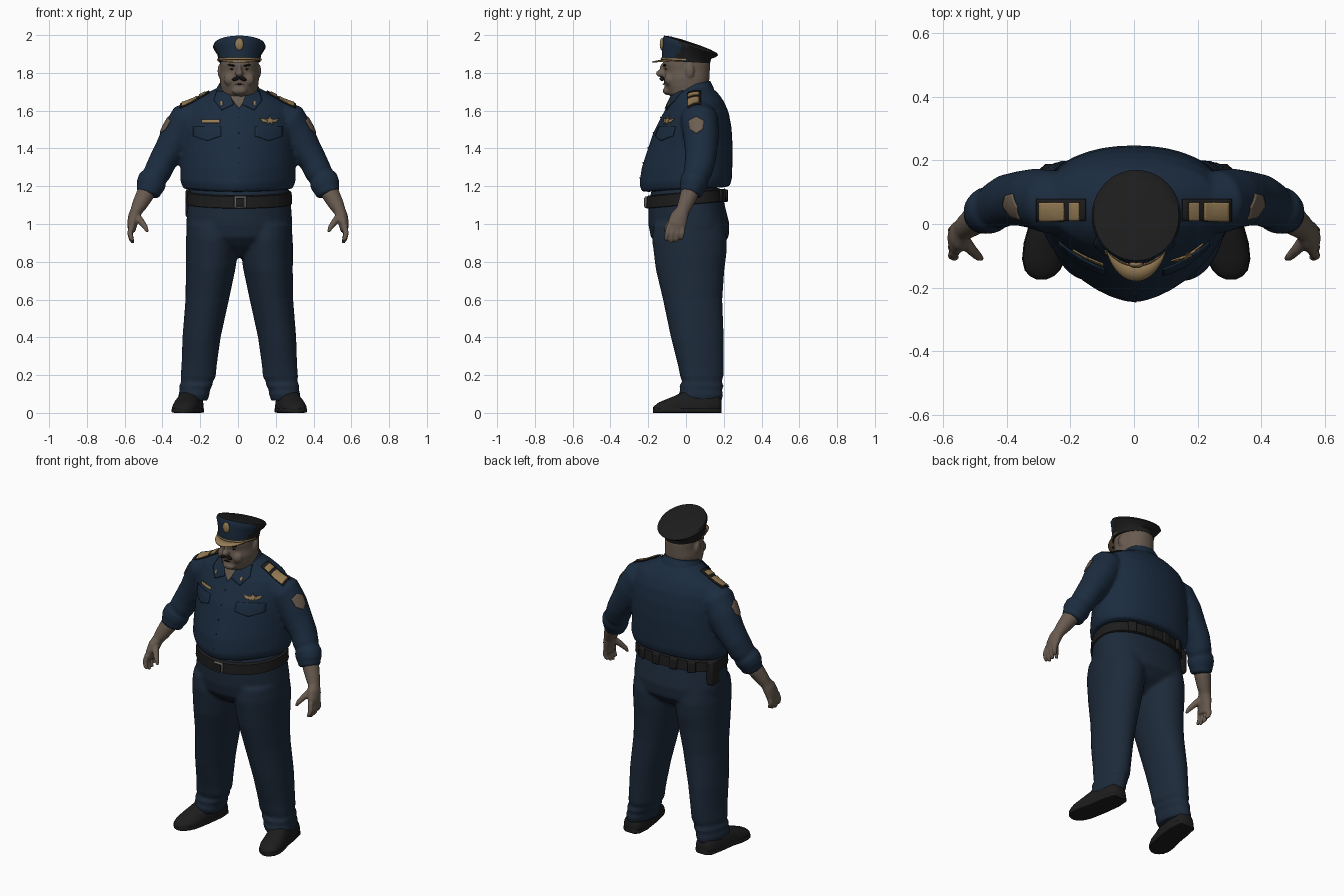
import bpy, bmesh, math
from mathutils import Vector, Matrix

if "Cube" in bpy.data.objects:
    bpy.data.objects.remove(bpy.data.objects["Cube"])


def material(name, r, g, b):
    m = bpy.data.materials.new(name)
    m.use_nodes = True
    m.diffuse_color = (r, g, b, 1)
    bsdf = m.node_tree.nodes["Principled BSDF"]
    bsdf.inputs["Base Color"].default_value = (r, g, b, 1)
    bsdf.inputs["Roughness"].default_value = 0.8
    return m


NAVY = material("navy cloth", 0.011, 0.025, 0.050)
TROUSER = material("trouser navy", 0.012, 0.023, 0.042)
SKIN = material("skin", 0.14, 0.105, 0.08)
BLACK = material("black leather", 0.012, 0.012, 0.012)
GOLD = material("gold", 0.30, 0.20, 0.09)
PATCH = material("tan patch", 0.15, 0.11, 0.08)
METAL = material("grey metal", 0.12, 0.12, 0.115)
HAIR = material("dark hair", 0.008, 0.007, 0.006)
X, Y, Z = Vector((1, 0, 0)), Vector((0, 1, 0)), Vector((0, 0, 1))
CX = 0.007


def ring(bm, c, u, v, ru, vp, vn, p=2.0, pn=None, n=40):
    """Closed section; p and pn set the squareness of the two halves."""
    out = []
    for i in range(n):
        a = math.tau * i / n
        e = 2 / (p if math.sin(a) > 0 else pn or p)
        x, y = (math.copysign(abs(t) ** e, t) for t in (math.cos(a), math.sin(a)))
        out.append(bm.verts.new(Vector(c) + u * x * ru + v * y * (vp if y > 0 else vn)))
    return out


def loft(bm, rings):
    for a, b in zip(rings, rings[1:]):
        for i in range(len(a)):
            j = (i + 1) % len(a)
            bm.faces.new((a[i], a[j], b[j], b[i]))
    bm.faces.new(rings[0][::-1])
    bm.faces.new(rings[-1])


def upright(bm, rows, cx=0.0, cy=0.05, slope=0.0, p=2.2, pn=2.0):
    """Rows of height, half width, front y, back y."""
    v = Vector((0, 1, slope))
    loft(bm, [ring(bm, (cx, cy, z), X, v, rx, yb - cy, cy - yf, p, pn) for z, rx, yf, yb in rows])


def tube(bm, pts, s=1, n=24):
    """Points of x, y, z, radius along y, radius across."""
    ps = [Vector((q[0] * s, q[1], q[2])) for q in pts]
    rings = []
    for i, q in enumerate(pts):
        t = (ps[min(i + 1, len(ps) - 1)] - ps[max(i - 1, 0)]).normalized()
        u = (Y - t * Y.dot(t)).normalized()
        rings.append(ring(bm, ps[i], u, t.cross(u), q[3], q[4], q[4], n=n))
    loft(bm, rings)


def ball(bm, c, r, tilt=0.0):
    m = Matrix.Translation(c) @ Matrix.Rotation(tilt, 4, 'Y') @ Matrix.Diagonal((*r, 1))
    bmesh.ops.create_uvsphere(bm, u_segments=16, v_segments=10, radius=1, matrix=m)


def finish(name, bm, *mats, voxel=0, angle=50):
    bmesh.ops.recalc_face_normals(bm, faces=bm.faces[:])
    me = bpy.data.meshes.new(name)
    bm.to_mesh(me)
    bm.free()
    for m in mats:
        me.materials.append(m)
    me.shade_smooth()
    me.set_sharp_from_angle(angle=math.radians(angle))
    ob = bpy.data.objects.new(name, me)
    bpy.context.collection.objects.link(ob)
    if voxel:
        r = ob.modifiers.new("merge", 'REMESH')
        r.mode, r.voxel_size, r.use_smooth_shade = 'VOXEL', voxel, True
        sm = ob.modifiers.new("soften", 'SMOOTH')
        sm.factor, sm.iterations = 0.5, 3
    return ob


def box(name, c, size, mat, bevel=0.006, turn=0.0):
    bm = bmesh.new()
    m = Matrix.Translation(c) @ Matrix.Rotation(turn, 4, 'Z') @ Matrix.Diagonal((*size, 1))
    bmesh.ops.create_cube(bm, size=1, matrix=m)
    ob = finish(name, bm, mat, angle=30)
    b = ob.modifiers.new("bevel", 'BEVEL')
    b.width, b.segments = bevel, 2


def plate(name, pts, mat, target, axis='y', side=-1, lift=0.003):
    """Thin plate dropped on a target along one axis, from the given side."""
    place = {'x': lambda a, b: (side * 0.8, a, b), 'y': lambda a, b: (a, side * 0.8, b),
             'z': lambda a, b: (a, b, side * 2.2)}[axis]
    bm = bmesh.new()
    vs = [bm.verts.new(place(*q)) for q in pts]
    mid = bm.verts.new(sum((v.co for v in vs), Vector()) / len(vs))
    for i in range(len(vs)):
        bm.faces.new((vs[i - 1], vs[i], mid))
    bmesh.ops.subdivide_edges(bm, edges=bm.edges[:], cuts=4, use_grid_fill=True)
    ob = finish(name, bm, mat)
    w = ob.modifiers.new("drape", 'SHRINKWRAP')
    w.target, w.wrap_method, w.wrap_mode = target, 'PROJECT', 'ABOVE_SURFACE'
    setattr(w, "use_project_" + axis, True)
    w.use_positive_direction, w.use_negative_direction = side < 0, side > 0
    w.offset = lift
    t = ob.modifiers.new("thickness", 'SOLIDIFY')
    t.thickness, t.offset = 0.005, 0


def rect(x0, x1, y0, y1):
    return [(x0, y0), (x1, y0), (x1, y1), (x0, y1)]


# Shirt: torso and sleeves merged, with bunched cuffs
bm = bmesh.new()
upright(bm, [(1.185, .27, -.20, .20), (1.19, .292, -.235, .232), (1.23, .306, -.247, .243),
             (1.31, .303, -.236, .246), (1.4, .299, -.207, .247), (1.5, .297, -.172, .241),
             (1.58, .29, -.13, .226), (1.635, .268, -.1, .203), (1.675, .2, -.082, .178),
             (1.71, .13, -.065, .145), (1.73, .095, -.05, .12)], slope=0.06, pn=1.65)
SLEEVE = [(.20, .06, 1.59, .085, .075), (.265, .07, 1.55, .1, .1), (.31, .08, 1.475, .095, .097),
          (.36, .08, 1.39, .086, .084), (.4, .075, 1.33, .081, .074), (.428, .06, 1.27, .076, .072),
          (.442, .053, 1.25, .066, .066), (.452, .047, 1.235, .075, .078), (.465, .035, 1.2, .07, .077),
          (.47, .03, 1.18, .06, .066), (.475, .027, 1.17, .063, .068), (.48, .023, 1.155, .055, .057)]
for s in (1, -1):
    tube(bm, SLEEVE, s)
shirt = finish("shirt", bm, NAVY, voxel=0.011)

# Trousers: hips and legs merged, with folds at the hems
bm = bmesh.new()
upright(bm, [(1.19, .262, -.18, .185), (1.1, .274, -.2, .205), (1.0, .281, -.2, .23),
             (.93, .278, -.186, .226), (.88, .2, -.14, .18), (.825, .05, -.05, .1)], CX)
LEG = [(1.0, .145, .13, -.17, .2), (.92, .145, .138, -.18, .217), (.84, .147, .137, -.17, .214),
       (.76, .152, .131, -.16, .203), (.6, .17, .115, -.122, .192), (.4, .2, .101, -.08, .2),
       (.25, .213, .093, -.042, .2), (.19, .218, .093, -.03, .198), (.165, .224, .083, -.02, .188),
       (.145, .23, .088, -.035, .2), (.12, .236, .079, -.03, .19), (.1, .24, .083, -.04, .198),
       (.065, .243, .075, -.03, .19)]
for s in (1, -1):
    loft(bm, [ring(bm, (CX + s * c, .04, z), X, Y, rx, yb - .04, .04 - yf) for z, c, rx, yf, yb in LEG])
trousers = finish("trousers", bm, TROUSER, voxel=0.011)

# Shoes with flat soles
SHOE = [(.188, .248, .035, .07), (.17, .249, .055, .1), (.1, .254, .065, .125), (0, .268, .066, .12),
        (-.06, .282, .069, .09), (-.11, .29, .066, .07), (-.145, .295, .053, .055), (-.164, .297, .035, .04),
        (-.174, .298, .014, .03)]
for s, side in ((1, "left"), (-1, "right")):
    bm = bmesh.new()
    loft(bm, [ring(bm, (CX + s * x, y, .022), X, Z, w, h - .022, .004, 2.3, n=28) for y, x, w, h in SHOE])
    finish(side + "_shoe", bm, BLACK)
    bm = bmesh.new()
    loft(bm, [ring(bm, (CX + s * x, y, .013), X, Z, w + .003, .013, .013, 6, n=28) for y, x, w, h in SHOE])
    finish(side + "_sole", bm, BLACK)

# Forearms and hands
for s, side in ((1, "left"), (-1, "right")):
    bm = bmesh.new()
    tube(bm, [(.465, .035, 1.21, .047, .05), (.495, .015, 1.15, .047, .047), (.522, -.005, 1.1, .04, .04),
              (.538, -.018, 1.07, .036, .032), (.55, -.035, 1.04, .047, .032), (.56, -.048, 1.0, .05, .027),
              (.563, -.056, .96, .044, .019)], s)
    for k in range(4):
        y, drop = -.1 + k * .027, (.012, 0, .005, .022)[k]
        tube(bm, [(.563, y * .9, .99, .014, .017), (.572, y, .95, .013, .015),
                  (.566, y - .004, .92 + drop / 2, .012, .013), (.555, y - .006, .898 + drop, .008, .009)], s, 12)
    tube(bm, [(.54, -.045, 1.045, .022, .022), (.512, -.08, 1.012, .018, .018),
              (.49, -.102, .982, .014, .014), (.478, -.11, .957, .008, .008)], s, 12)
    finish(side + "_hand", bm, SKIN, voxel=0.006)

# Head with jowls, nose and ears
bm = bmesh.new()
upright(bm, [(1.62, .075, -.05, .11), (1.665, .08, -.07, .115), (1.69, .092, -.098, .118),
             (1.73, .1, -.113, .12), (1.77, .104, -.12, .124), (1.81, .1, -.115, .126),
             (1.845, .101, -.124, .127), (1.89, .1, -.11, .12)], CX, 0.0)
ball(bm, (CX, -.13, 1.797), (.022, .03, .02))
ball(bm, (CX, -.118, 1.822), (.013, .022, .03))
ball(bm, (CX, -.098, 1.705), (.04, .025, .022))
for s in (1, -1):
    ball(bm, (CX + s * .104, .02, 1.81), (.011, .024, .036))
    ball(bm, (CX + s * .05, -.085, 1.765), (.032, .03, .035))
finish("head", bm, SKIN, voxel=0.006)

# Moustache, brows and eyes
bm = bmesh.new()
for s in (1, -1):
    ball(bm, (CX + s * .018, -.127, 1.769), (.021, .013, .01), s * .3)
    ball(bm, (CX + s * .04, -.113, 1.84), (.022, .01, .005), s * -.15)
    ball(bm, (CX + s * .038, -.106, 1.82), (.012, .006, .004))
ball(bm, (CX, -.118, 1.74), (.022, .006, .003))
finish("face_hair_and_eyes", bm, HAIR)

# Peaked cap: dark crown, navy front panel
bm = bmesh.new()
CAP = [(1.858, 0, .111, .127, -.06), (1.895, .003, .115, .13, -.16), (1.92, .017, .13, .14, -.26),
       (1.938, .024, .14, .146, -.31), (1.951, .025, .134, .14, -.33), (1.958, .025, .1, .105, -.33),
       (1.962, .025, .045, .045, -.33)]
loft(bm, [ring(bm, (CX, y, z), X, Vector((0, 1, t)), rx, ry, ry) for z, y, rx, ry, t in CAP])
bmesh.ops.recalc_face_normals(bm, faces=bm.faces[:])
for f in bm.faces:
    c = f.calc_center_median()
    f.material_index = int(f.normal.y < -.35 and c.y < -.03)
finish("cap", bm, BLACK, NAVY)

# Cap visor, strap and badge
bm = bmesh.new()
rows = []
for i in range(21):
    a = math.radians(-68 + 6.8 * i)
    x, y, k = math.sin(a), math.cos(a), max(0, math.cos(a * 1.32))
    rows.append([bm.verts.new((CX + x * (.11 + d * k * .2), -y * .124 - d * k, 1.872 - d * k * .2))
                 for d in (0, .028, .056)])
for a, b in zip(rows, rows[1:]):
    for j in range(2):
        bm.faces.new((a[j], b[j], b[j + 1], a[j + 1]))
visor = finish("cap_visor", bm, GOLD)
visor.modifiers.new("thickness", 'SOLIDIFY').thickness = 0.007
bm = bmesh.new()
loft(bm, [ring(bm, (CX + .116 * math.cos(a), -.131 * math.sin(a), 1.87 + .006 * math.sin(a)),
               Vector((math.cos(a), -math.sin(a), 0)), Z, .003, .005, .005, n=8)
          for a in (math.pi * i / 24 for i in range(25))])
finish("cap_strap", bm, GOLD)
bm = bmesh.new()
ball(bm, (CX, -.127, 1.952), (.023, .012, .033))
finish("cap_badge", bm, GOLD)

# Collar band, open neck and collar wings
bm = bmesh.new()
upright(bm, [(1.69, .125, -.07, .15), (1.72, .112, -.06, .137), (1.74, .1, -.045, .128)], 0, .04, .2)
finish("collar_band", bm, NAVY)
plate("open_neck", [(-.055, 1.69), (.065, 1.69), (.005, 1.61)], SKIN, shirt, lift=.003)
for s, side in ((1, "left"), (-1, "right")):
    plate(side + "_collar_wing", [(s * .045, 1.695), (s * .11, 1.70), (s * .125, 1.65), (s * .085, 1.60),
                                  (s * .022, 1.63)], NAVY, shirt, lift=.006)
    plate(side + "_collar_pin", rect(s * .078, s * .09, 1.625, 1.645), GOLD, shirt, lift=.01)
    plate(side + "_pocket_flap", [(s * .09, 1.515), (s * .235, 1.515), (s * .235, 1.465), (s * .163, 1.44),
                                  (s * .09, 1.465)], NAVY, shirt, lift=.002)
    plate(side + "_sleeve_patch", [(.015, 1.545), (.055, 1.567), (.095, 1.545), (.088, 1.5), (.055, 1.478),
                                   (.022, 1.5)], PATCH, shirt, 'x', s)
    # Shoulder straps and their gold bars
    plate(side + "_shoulder_strap", rect(s * .15, s * .305, .012, .078), BLACK, shirt, 'z', 1, .006)
    for a, b in ((.168, .2), (.215, .295)):
        plate(side + "_shoulder_bar", rect(s * a, s * b, .014, .068), GOLD, shirt, 'z', 1, .011)

# Chest insignia and buttons
plate("name_bar", rect(-.19, -.095, 1.535, 1.55), GOLD, shirt, lift=.005)
star = [(.165 + r * math.sin(math.pi * i / 5), 1.545 + r * math.cos(math.pi * i / 5))
        for i, r in enumerate([.026, .011] * 5)]
plate("chest_star", star, GOLD, shirt, lift=.008)
plate("chest_wings", [(.115, 1.558), (.165, 1.547), (.215, 1.558), (.2, 1.538), (.165, 1.533), (.13, 1.538)],
      GOLD, shirt, lift=.005)
for i in range(5):
    z = 1.24 + i * .08
    plate("button", rect(.001, .008, z, z + .007), BLACK, shirt, lift=.002)

# Belt with buckle, pouches and holster
bm = bmesh.new()
upright(bm, [(1.105, .274, -.205, .21), (1.108, .28, -.212, .217), (1.168, .277, -.208, .212),
             (1.173, .27, -.2, .205)], CX, slope=.09)
finish("belt", bm, BLACK)
box("buckle", (.012, -.212, 1.115), (.064, .014, .062), METAL)
box("buckle_centre", (.012, -.218, 1.115), (.046, .008, .044), BLACK, .002)
for x, y, turn in ((-.17, .19, .45), (-.06, .21, .1), (.06, .21, -.1), (.17, .19, -.45)):
    box("belt_pouch", (x, y, 1.15), (.05, .022, .065), BLACK, turn=turn)
box("holster", (-.255, .1, 1.11), (.045, .075, .15), BLACK, .012)
